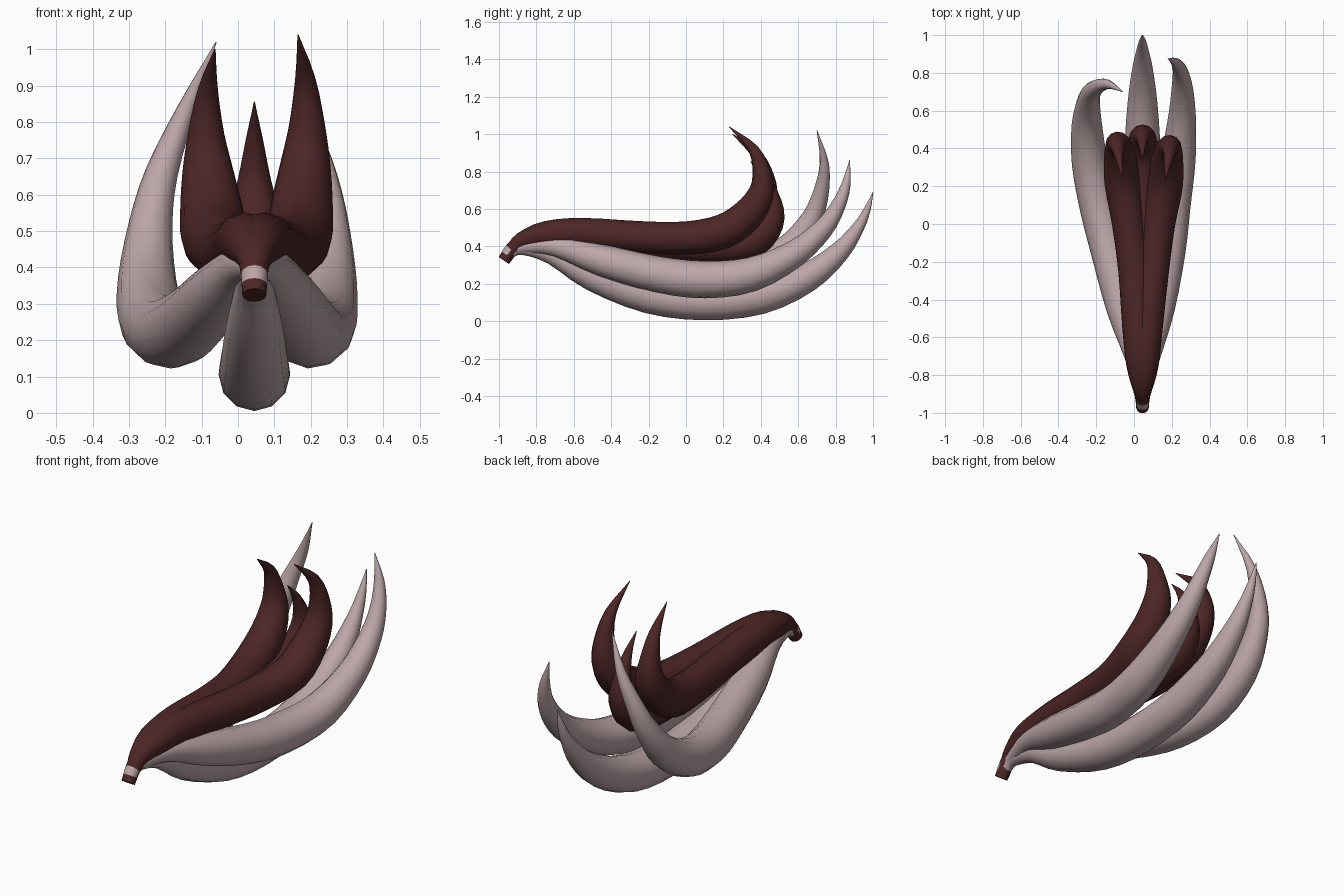
import bpy, bmesh, math
from mathutils import Vector


def material(name, rgb):
    m = bpy.data.materials.new(name)
    m.diffuse_color = (*rgb, 1)
    return m


DARK = material("dark maroon", (0.075, 0.019, 0.019))
LIGHT = material("pale pink", (0.51, 0.385, 0.395))


def spline(pts, steps):
    """Catmull-Rom through (x, y, z, radius) points."""
    p = [Vector(q) for q in pts]
    p = [2 * p[0] - p[1]] + p + [2 * p[-1] - p[-2]]
    out = []
    for i in range(1, len(p) - 2):
        a, b, c, d = p[i - 1:i + 3]
        for k in range(steps):
            t = k / steps
            out.append(0.5 * (2 * b + (c - a) * t + (2 * a - 5 * b + 4 * c - d) * t * t
                              + (3 * b - a - 3 * c + d) * t ** 3))
    out.append(p[-2])
    return out


def tube(name, pts, mats, steps=3, sides=12):
    """Tapered tube along a path, with a frame carried along without twist."""
    path = spline(pts, steps)
    bm = bmesh.new()
    rings, side = [], Vector((1, 0, 0))
    for i, q in enumerate(path):
        tan = (path[min(i + 1, len(path) - 1)] - path[max(i - 1, 0)]).xyz.normalized()
        side = (side - tan * side.dot(tan)).normalized()
        up = side.cross(tan)
        r = max(q.w, 0.0015)
        rings.append([bm.verts.new(q.xyz + r * (math.cos(a) * side + math.sin(a) * up))
                      for a in (2 * math.pi * j / sides for j in range(sides))])
    for a, b in zip(rings, rings[1:]):
        for j in range(sides):
            k = (j + 1) % sides
            bm.faces.new((a[j], a[k], b[k], b[j]))
    bm.faces.new(rings[0])
    bm.faces.new(rings[-1])
    bmesh.ops.recalc_face_normals(bm, faces=bm.faces)
    me = bpy.data.meshes.new(name)
    bm.to_mesh(me)
    bm.free()
    for m in mats:
        me.materials.append(m)
    ob = bpy.data.objects.new(name, me)
    bpy.context.collection.objects.link(ob)
    bpy.ops.object.select_all(action='DESELECT')
    ob.select_set(True)
    bpy.context.view_layer.objects.active = ob
    bpy.ops.object.shade_smooth_by_angle(angle=math.radians(40))
    return ob


# Lower pale fruits
tube("lower_middle_fruit", [
    (.045, -.95, .36, .03), (.045, -.88, .39, .035), (.045, -.72, .355, .05),
    (.045, -.5, .24, .078), (.045, -.2, .135, .093), (.045, .1, .103, .098),
    (.045, .4, .133, .095), (.045, .65, .235, .078), (.045, .82, .37, .055),
    (.045, .92, .5, .033), (.045, .97, .6, .018), (.045, 1, .69, .001)], [LIGHT])
tube("lower_left_fruit", [
    (.045, -.95, .36, .03), (.04, -.88, .395, .035), (.005, -.7, .40, .055),
    (-.06, -.45, .325, .085), (-.13, -.15, .25, .097), (-.19, .1, .222, .1),
    (-.235, .33, .26, .095), (-.25, .53, .37, .08), (-.24, .655, .52, .06),
    (-.21, .715, .66, .045), (-.14, .74, .84, .025), (-.06, .7, 1.02, .001)], [LIGHT])
tube("lower_right_fruit", [
    (.045, -.95, .36, .03), (.05, -.88, .395, .035), (.085, -.7, .40, .055),
    (.13, -.45, .325, .085), (.175, -.15, .25, .097), (.2, .1, .222, .1),
    (.235, .35, .25, .092), (.255, .58, .36, .072), (.255, .73, .49, .055),
    (.245, .81, .61, .04), (.22, .855, .73, .025), (.18, .875, .86, .001)], [LIGHT])

# Upper dark fruits: the left one mirrors the right with a slightly lower tip
upper = [
    (.045, -.94, .375, .03), (.05, -.88, .43, .045), (.06, -.75, .465, .07),
    (.07, -.55, .47, .082), (.1, -.25, .45, .085), (.13, 0, .445, .088),
    (.165, .2, .48, .093), (.175, .33, .57, .086), (.185, .4, .68, .07),
    (.19, .405, .79, .05), (.185, .36, .92, .028), (.165, .23, 1.04, .001)]
tube("upper_right_fruit", upper, [DARK])
tube("upper_left_fruit", [
    (.09 - x if y < -.5 else .102 - x, y + (.018 if y > .1 else 0),
     z - .04 * max(0, (z - .5) / .54), r) for x, y, z, r in upper], [DARK])
tube("upper_middle_fruit", [
    (.045, -.94, .375, .03), (.045, -.88, .42, .045), (.045, -.75, .46, .07),
    (.045, -.55, .46, .085), (.045, -.25, .42, .088), (.045, 0, .405, .09),
    (.045, .2, .40, .09), (.045, .36, .43, .09), (.045, .45, .53, .075),
    (.045, .465, .64, .046), (.045, .42, .76, .022), (.045, .345, .855, .001)], [DARK])

# Stem with a pale patch on its upper side
stem = tube("stem", [(.045, -.974, .324, .033), (.045, -.955, .352, .035),
                     (.045, -.935, .38, .037), (.045, -.88, .425, .045)],
            [DARK, LIGHT], steps=2)
for f in stem.data.polygons:
    c = f.center
    along = (c.y + .974) * .56 + (c.z - .324) * .83
    if .03 < along < .068 and (f.normal.z > -.1 or f.normal.y < -.3):
        f.material_index = 1
